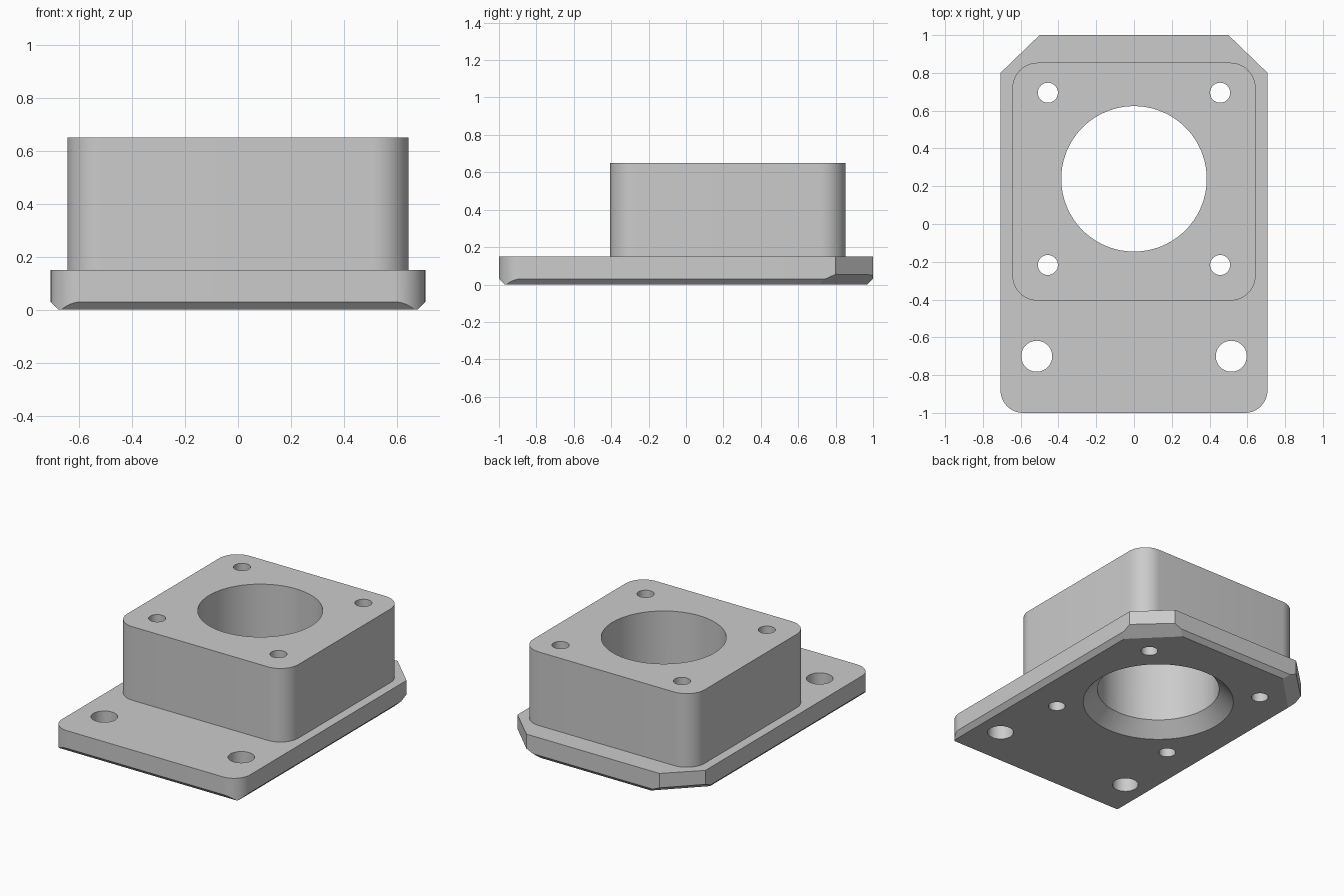
import bpy, bmesh
from math import sin, cos, pi, radians
from mathutils import Vector

cube = bpy.data.objects.get("Cube")
if cube:
    bpy.data.objects.remove(cube, do_unlink=True)

# Plain grey metal
grey = bpy.data.materials.new("grey metal")
grey.use_nodes = True
colour = (0.6, 0.6, 0.6, 1)
grey.diffuse_color = colour
grey.node_tree.nodes["Principled BSDF"].inputs["Base Color"].default_value = colour


def arc(cx, cy, r, start, steps=12):
    """Quarter-circle outline points, counter-clockwise."""
    return [(cx + r * cos(start + pi / 2 * i / steps),
             cy + r * sin(start + pi / 2 * i / steps)) for i in range(steps + 1)]


def to_object(name, bm):
    bmesh.ops.recalc_face_normals(bm, faces=bm.faces)
    mesh = bpy.data.meshes.new(name)
    bm.to_mesh(mesh)
    bm.free()
    mesh.materials.append(grey)
    obj = bpy.data.objects.new(name, mesh)
    bpy.context.collection.objects.link(obj)
    return obj


def prism(outline, z0, z1):
    bm = bmesh.new()
    base = bm.faces.new([bm.verts.new((x, y, z0)) for x, y in outline])
    top = bmesh.ops.extrude_face_region(bm, geom=[base])["geom"]
    bmesh.ops.translate(bm, vec=(0, 0, z1 - z0),
                        verts=[v for v in top if isinstance(v, bmesh.types.BMVert)])
    bmesh.ops.recalc_face_normals(bm, faces=bm.faces)
    return bm


def cone(name, x, y, r0, r1, z0, z1, sides=48):
    bm = bmesh.new()
    bmesh.ops.create_cone(bm, cap_ends=True, segments=sides, radius1=r0,
                          radius2=r1, depth=z1 - z0)
    bmesh.ops.translate(bm, vec=(x, y, (z0 + z1) / 2), verts=bm.verts)
    return to_object(name, bm)


def combine(target, other, operation):
    """Boolean the other object into the target and discard it."""
    mod = target.modifiers.new(operation, 'BOOLEAN')
    mod.operation, mod.solver, mod.object = operation, 'EXACT', other
    other.hide_render = True
    bpy.context.view_layer.objects.active = target
    bpy.ops.object.modifier_apply(modifier=mod.name)
    bpy.data.objects.remove(other, do_unlink=True)


# Base plate: rounded front corners, clipped back corners
W, R, T = 0.707, 0.12, 0.15
outline = (arc(-W + R, -1 + R, R, pi) + arc(W - R, -1 + R, R, 1.5 * pi)
           + [(W, 0.8), (0.5, 1), (-0.5, 1), (-W, 0.8)])
bm = prism(outline, 0, T)

# Bevels under the plate: point on the plane and its outward normal
bevels = [((W, 0, 0.03), (1, 0, -1)), ((-W, 0, 0.03), (-1, 0, -1)),
          ((0, 1, 0.03), (0, 1, -1)), ((0, -1, 0.03), (0, -1, -1)),
          ((W, 0.8, 0.055), (1, 1, -2.2)), ((-W, 0.8, 0.055), (-1, 1, -2.2))]
for point, normal in bevels:
    cut = bmesh.ops.bisect_plane(bm, geom=bm.verts[:] + bm.edges[:] + bm.faces[:],
                                 dist=1e-5, plane_co=point,
                                 plane_no=Vector(normal).normalized(), clear_outer=True)
    rim = [e for e in bm.edges if e.is_boundary]
    bmesh.ops.holes_fill(bm, edges=rim, sides=0)
housing = to_object("flanged_housing", bm)

# Raised block, sunk a little into the plate before joining
BX, Y0, Y1, BR = 0.644, -0.406, 0.854, 0.135
corners = [(-BX + BR, Y0 + BR, pi), (BX - BR, Y0 + BR, 1.5 * pi),
           (BX - BR, Y1 - BR, 0), (-BX + BR, Y1 - BR, pi / 2)]
block = [p for x, y, a in corners for p in arc(x, y, BR, a)]
combine(housing, to_object("block", prism(block, 0.1, 0.65)), 'UNION')

# Main bore with a countersunk underside
CY = 0.239
combine(housing, cone("bore", 0, CY, 0.385, 0.385, -0.2, 0.9, 96), 'DIFFERENCE')
combine(housing, cone("countersink", 0, CY, 0.525, 0.375, -0.05, 0.1, 96), 'DIFFERENCE')

# Bolt holes through the block and mounting holes through the plate
for side in (-1, 1):
    for y in (CY - 0.456, CY + 0.456):
        combine(housing, cone("bolt_hole", side * 0.456, y, 0.053, 0.053, -0.2, 0.9),
                'DIFFERENCE')
    combine(housing, cone("mount_hole", side * 0.515, -0.7, 0.082, 0.082, -0.2, 0.4),
            'DIFFERENCE')

# Smooth curved walls, crisp edges
bpy.ops.object.select_all(action='DESELECT')
housing.select_set(True)
bpy.context.view_layer.objects.active = housing
bpy.ops.object.shade_smooth_by_angle(angle=radians(20))
